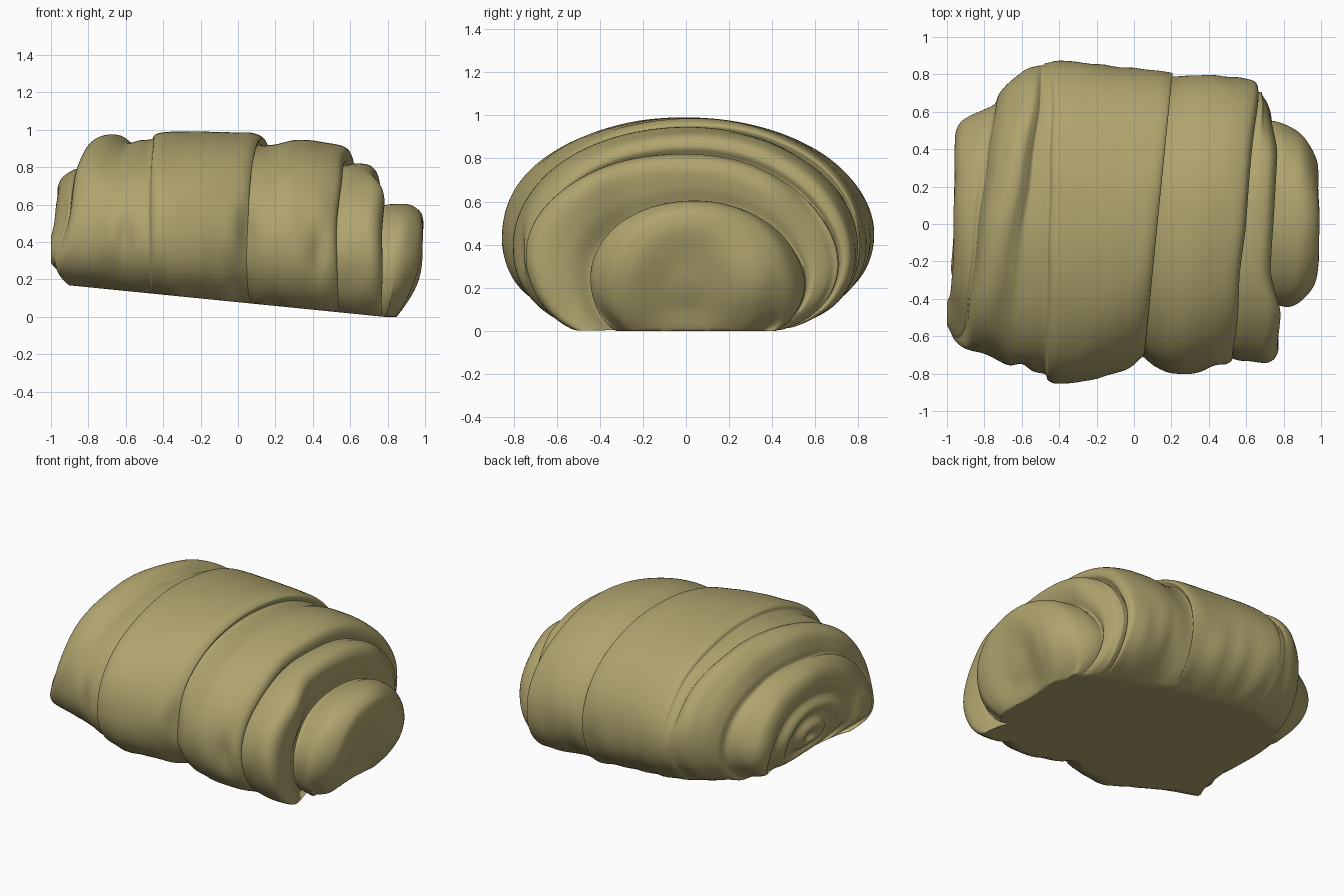
import bpy, bmesh, math
from mathutils import Vector, noise

if "Cube" in bpy.data.objects:
    bpy.data.objects.remove(bpy.data.objects["Cube"])

crust = bpy.data.materials.new("baked crust")
crust.diffuse_color = (0.43, 0.37, 0.155, 1)
crust.use_nodes = True
crust.node_tree.nodes["Principled BSDF"].inputs["Base Color"].default_value = crust.diffuse_color

# Stations along the roll: x, top z, front y, back y (steps are the dough layers)
RINGS = [
    (-0.93, 0.58, -0.36, 0.38), (-0.965, 0.66, -0.42, 0.46), (-0.94, 0.74, -0.50, 0.54),
    (-0.87, 0.79, -0.57, 0.60), (-0.83, 0.79, -0.59, 0.64), (-0.82, 0.84, -0.61, 0.70),
    (-0.79, 0.92, -0.64, 0.76), (-0.73, 0.965, -0.67, 0.82), (-0.67, 0.97, -0.69, 0.84),
    (-0.62, 0.945, -0.72, 0.845), (-0.58, 0.925, -0.75, 0.85), (-0.52, 0.94, -0.78, 0.855),
    (-0.46, 0.945, -0.80, 0.86), (-0.44, 0.972, -0.84, 0.865), (-0.38, 0.985, -0.86, 0.865),
    (-0.20, 0.987, -0.84, 0.85), (-0.02, 0.985, -0.80, 0.83), (0.08, 0.98, -0.76, 0.82),
    (0.125, 0.955, -0.73, 0.81), (0.115, 0.92, -0.73, 0.795), (0.20, 0.92, -0.77, 0.79),
    (0.32, 0.945, -0.80, 0.79), (0.48, 0.93, -0.785, 0.78), (0.57, 0.90, -0.75, 0.76),
    (0.595, 0.85, -0.72, 0.72), (0.575, 0.81, -0.71, 0.70), (0.64, 0.82, -0.74, 0.69),
    (0.71, 0.81, -0.74, 0.65), (0.745, 0.76, -0.68, 0.59), (0.735, 0.67, -0.54, 0.56),
    (0.71, 0.58, -0.43, 0.54), (0.80, 0.605, -0.44, 0.53), (0.90, 0.605, -0.42, 0.47),
    (0.97, 0.56, -0.35, 0.36), (0.985, 0.50, -0.27, 0.26),
]
SEG, SUB = 144, 6


def floor_z(x):
    # sloping flat underside
    return max(0.0, 0.078 - 0.1 * x)


def catmull(a, b, c, d, t):
    return [0.5 * (2*q + (r - p)*t + (2*p - 5*q + 4*r - s)*t*t + (3*q - p - 3*r + s)*t**3)
            for p, q, r, s in zip(a, b, c, d)]


def smooth(lo, hi, v):
    t = min(1, max(0, (v - lo) / (hi - lo)))
    return t * t * (3 - 2 * t)


def section(x, zt, yf, yb, scale=1.0):
    # one D-shaped ring, leaning along the spiral seams
    f = floor_z(x)
    zb = f - 0.05
    zc = f + 0.38 * (zt - f)
    yc, a = (yf + yb) / 2, (yb - yf) / 2
    lean = (0.02 + 0.08 * smooth(-0.4, 0.05, x) * smooth(0.85, 0.6, x)
            + 0.16 * smooth(-0.45, -0.68, x) - 0.16 * smooth(-0.75, -0.95, x))
    window = smooth(0.6, 0.7, x) * smooth(0.9, 0.76, x)
    pts = []
    for i in range(SEG):
        t = 2 * math.pi * i / SEG
        c, s = math.cos(t), math.sin(t)
        wide = math.copysign(abs(c) ** (0.95 if s > 0 else 0.52), c)
        y = yc + a * wide * scale
        z = zc + (zt - zc if s > 0 else zc - zb) * s * scale
        px = x + lean * y
        px += window * (0.05 * smooth(-0.25, -0.5, y) - 0.04 * smooth(0.35, 0.6, y))
        # rounded lower edge at both ends
        if z < 0.36:
            px -= 0.14 * ((0.36 - z) / 0.36) ** 2 * smooth(0.78, 0.95, x)
        if z < 0.45:
            px += 0.11 * ((0.45 - z) / 0.28) ** 2 * smooth(-0.8, -0.93, x)
        # uneven dough surface
        q = Vector((px * 3, y * 2, z * 2.5))
        fine = Vector((px * 9, y * 3, z * 3))
        amp = 0.014 * noise.noise(q) + 0.010 * noise.noise(fine)
        amp *= 0.45 + 0.9 * smooth(0.75, 0.2, z)
        y += amp * c * scale
        z += amp * s * scale
        px += 0.015 * noise.noise(Vector((y * 3, z * 3, x * 2))) * smooth(0.3, 0.6, abs(x))
        # loose dough tip at the lower left front
        g = math.exp(-((px + 0.88)**2 + (y + 0.50)**2 + (z - 0.30)**2) / 0.025)
        px -= 0.09 * g
        y -= 0.03 * g
        # pinched dents on the front
        for dx, dz in ((-0.6, 0.42), (0.04, 0.45), (0.43, 0.35)):
            if y < -0.5:
                y += 0.03 * math.exp(-((px - dx)**2 / 0.002 + (z - dz)**2 / 0.02))
        px = min(1.0, max(-1.0, px))
        pts.append((px, y, max(z, floor_z(px))))
    return pts


sections = []
# left end swirl, from centre outwards
first, last = RINGS[0], RINGS[-1]
for k in range(1, 21):
    s = k / 21
    sections.append(section(first[0] + 0.018 * math.cos(s * 12.6) - 0.018, *first[1:], s))
# layered body
n = len(RINGS)
for i in range(n - 1):
    a, b, c, d = RINGS[max(i-1, 0)], RINGS[i], RINGS[i+1], RINGS[min(i+2, n-1)]
    for k in range(SUB):
        sections.append(section(*catmull(a, b, c, d, k / SUB)))
sections.append(section(*last))
# right end with a shallow hollow
for k in range(16, 0, -1):
    s = k / 17
    sections.append(section(last[0] - 0.035 * smooth(1.0, 0.3, s), *last[1:], s))

bm = bmesh.new()
rows = [[bm.verts.new(p) for p in sec] for sec in sections]
for r0, r1 in zip(rows, rows[1:]):
    for i in range(SEG):
        j = (i + 1) % SEG
        bm.faces.new((r0[i], r0[j], r1[j], r1[i]))
bm.faces.new(rows[0][::-1])
bm.faces.new(rows[-1])
bmesh.ops.recalc_face_normals(bm, faces=bm.faces)
mesh = bpy.data.meshes.new("pastry_roll")
bm.to_mesh(mesh)
bm.free()
mesh.materials.append(crust)
roll = bpy.data.objects.new("pastry_roll", mesh)
bpy.context.collection.objects.link(roll)
bpy.context.view_layer.objects.active = roll
roll.select_set(True)
bpy.ops.object.shade_smooth_by_angle(angle=math.radians(50))
